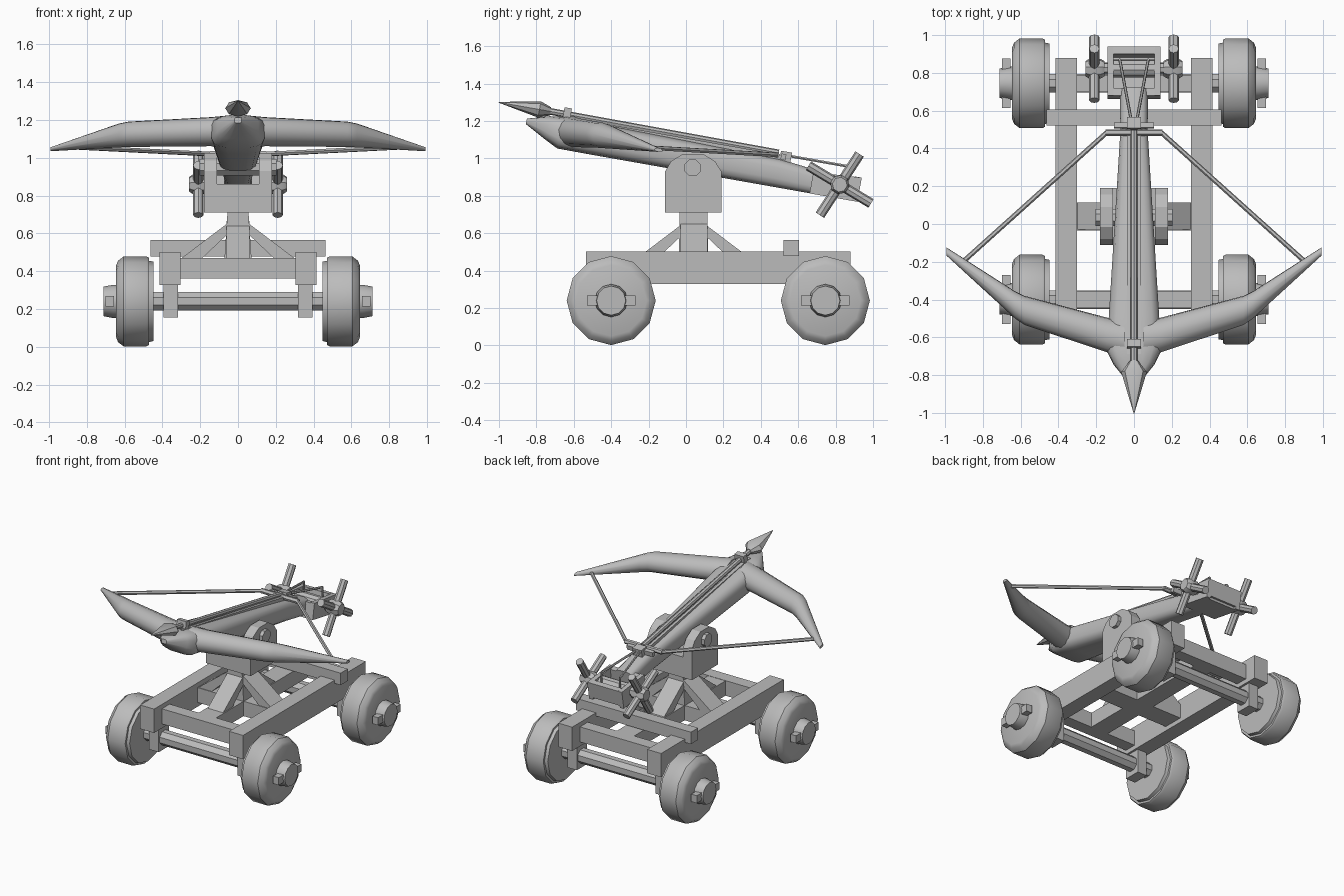
import bpy, bmesh, math
from mathutils import Matrix, Vector

if "Cube" in bpy.data.objects:
    bpy.data.objects.remove(bpy.data.objects["Cube"])

grey = bpy.data.materials.new("plain_grey")
grey.diffuse_color = (0.5, 0.5, 0.5, 1)
grey.use_nodes = True
grey.node_tree.nodes["Principled BSDF"].inputs["Base Color"].default_value = grey.diffuse_color

# Frame of the tilted weapon: local y runs back along the stock, local z is up from the pivot
TILT = Matrix.Translation((0, 0.035, 0.95)) @ Matrix.Rotation(math.radians(-10), 4, 'X')
FLAT = Matrix.Identity(4)


def loft(name, rings, m=FLAT, smooth=True):
    """Skin a list of equal point rings and cap both ends."""
    bm = bmesh.new()
    vs = [[bm.verts.new(m @ Vector(p)) for p in r] for r in rings]
    n = len(vs[0])
    for a, b in zip(vs, vs[1:]):
        for i in range(n):
            j = (i + 1) % n
            bm.faces.new((a[i], a[j], b[j], b[i]))
    bm.faces.new(vs[0][::-1])
    bm.faces.new(vs[-1])
    bmesh.ops.recalc_face_normals(bm, faces=bm.faces)
    me = bpy.data.meshes.new(name)
    bm.to_mesh(me)
    bm.free()
    me.materials.append(grey)
    ob = bpy.data.objects.new(name, me)
    bpy.context.collection.objects.link(ob)
    if smooth:
        bpy.ops.object.select_all(action='DESELECT')
        ob.select_set(True)
        bpy.context.view_layer.objects.active = ob
        bpy.ops.object.shade_smooth_by_angle(angle=math.radians(35))
    return ob


def prism(name, pts, axis, lo, hi, m=FLAT):
    """Extrude a profile along x (points are y, z) or along y (points are x, z)."""
    def put(t):
        return [(t, a, b) if axis == 0 else (a, t, b) for a, b in pts]
    return loft(name, [put(lo), put(hi)], m, False)


def box(name, x0, x1, y0, y1, z0, z1, m=FLAT):
    return prism(name, [(y0, z0), (y1, z0), (y1, z1), (y0, z1)], 0, x0, x1, m)


def rod(name, a, b, r, n=8, m=FLAT, r2=None, turn=0.0):
    a, b = Vector(a), Vector(b)
    q = (b - a).to_track_quat('Z', 'Y')

    def ring(c, rad):
        return [c + q @ Vector((rad * math.cos(turn + math.tau * i / n),
                                rad * math.sin(turn + math.tau * i / n), 0)) for i in range(n)]
    return loft(name, [ring(a, r), ring(b, r if r2 is None else r2)], m)


def lathe_x(name, prof, y, z, n, s=1, m=FLAT):
    """Turn (x, radius) pairs around an axis parallel to x."""
    return loft(name, [[(s * x, y + r * math.cos(math.tau * i / n), z + r * math.sin(math.tau * i / n))
                        for i in range(n)] for x, r in prof], m)


def soft(t, e):
    """Rounded-square direction."""
    c, s = math.cos(t), math.sin(t)
    return math.copysign(abs(c) ** e, c), math.copysign(abs(s) ** e, s)


# Running gear
for y in (-0.40, 0.745):
    rod("axle", (-0.46, y, 0.24), (0.46, y, 0.24), 0.053, 8, turn=math.pi / 8)
    box("cross_beam", -0.305, 0.305, y - 0.045, y + 0.045, 0.36, 0.47)
    for s in (-1, 1):
        lathe_x("wheel", [(0.448, 0.16), (0.448, 0.21), (0.47, 0.215), (0.47, 0.23), (0.485, 0.238),
                          (0.605, 0.238), (0.635, 0.215), (0.645, 0.19)], y, 0.24, 12, s)
        lathe_x("hub", [(0.63, 0.088), (0.66, 0.088), (0.712, 0.078)], y, 0.24, 12, s)
        box("linch_pin", *sorted((s * 0.655, s * 0.70)), y - 0.13, y + 0.13, 0.213, 0.268)
        box("axle_bracket", *sorted((s * 0.318, s * 0.395)), y - 0.06, y + 0.06, 0.155, 0.33)

# Chassis
for s in (-1, 1):
    box("side_beam", *sorted((s * 0.303, s * 0.415)), -0.535, 0.88, 0.328, 0.502)
box("rear_cross_bar", -0.463, 0.463, 0.522, 0.605, 0.478, 0.565)
box("middle_beam", -0.07, 0.07, -0.36, 0.71, 0.36, 0.468)
box("middle_cross_beam", -0.305, 0.305, -0.035, 0.115, 0.36, 0.468)

# Post with four struts
loft("post", [[(sx * w, 0.04 + sy * d, z) for sx, sy in ((-1, -1), (1, -1), (1, 1), (-1, 1))]
              for w, d, z in ((0.072, 0.078, 0.46), (0.055, 0.075, 0.72))], smooth=False)
for s in (-1, 1):
    strut = [(0.30, 0.468), (0.19, 0.468), (0.04, 0.61), (0.04, 0.665)]
    prism("side_strut", [(s * a, b) for a, b in strut], 1, -0.03, 0.115)
    prism("long_strut", [(0.04 + s * a, b) for a, b in strut], 0, -0.062, 0.062)

# Swivel head
box("head_base", -0.18, 0.18, -0.112, 0.19, 0.71, 0.86)
for s in (-1, 1):
    prism("cheek", [(-0.112, 0.71), (0.19, 0.71), (0.19, 0.93), (0.155, 0.985), (0.09, 1.025),
                    (-0.015, 1.025), (-0.08, 0.985), (-0.112, 0.93)], 0, s * 0.11, s * 0.18)
rod("pivot_bolt", (-0.205, 0.035, 0.95), (0.205, 0.035, 0.95), 0.048, 8, turn=math.pi / 8)

# Stock: y, half width, bottom, top
stock = [(-0.918, 0.02, 0.075, 0.105), (-0.80, 0.11, 0.01, 0.14), (-0.73, 0.143, -0.025, 0.148),
         (-0.55, 0.135, -0.026, 0.146), (0.45, 0.073, -0.026, 0.128), (0.68, 0.075, -0.026, 0.10)]
loft("stock", [[(hw * soft(math.tau * (i + 0.5) / 16, 0.6)[0], y,
                 (lo + hi) / 2 + (hi - lo) / 2 * soft(math.tau * (i + 0.5) / 16, 0.6)[1])
                for i in range(16)] for y, hw, lo, hi in stock], TILT)
for s in (-1, 1):
    box("bolt_rail", *sorted((s * 0.018, s * 0.038)), -0.76, 0.45, 0.11, 0.15, TILT)

# Bow arms: x, y, z, half depth, half height
arm = [(0.05, -0.67, 0.075, 0.10, 0.085), (0.145, -0.645, 0.077, 0.093, 0.078),
       (0.58, -0.515, 0.086, 0.078, 0.068), (0.63, -0.485, 0.085, 0.073, 0.064),
       (0.992, -0.195, 0.062, 0.022, 0.010)]
for s in (-1, 1):
    loft("bow_arm", [[(s * x, y + d * math.cos(math.tau * i / 12), z + h * math.sin(math.tau * i / 12))
                      for i in range(12)] for x, y, z, d, h in arm], TILT)
    rod("bow_string", (s * 0.90, -0.245, 0.066), (s * 0.145, 0.43, 0.146), 0.013, 6, TILT)
    rod("winch_rope", (s * 0.012, 0.48, 0.152), (s * 0.075, 0.82, 0.152), 0.008, 6, TILT)
    rod("winch_rope_end", (s * 0.075, 0.82, 0.152), (s * 0.075, 0.835, 0.06), 0.008, 6, TILT)
rod("string_centre", (-0.15, 0.43, 0.146), (0.15, 0.43, 0.146), 0.018, 6, TILT)

# Bolt with a flattened head
rod("bolt_shaft", (0, -0.85, 0.165), (0, 0.44, 0.158), 0.018, 8, TILT)
loft("bolt_head", [[(w * math.cos(math.tau * i / 8), y, 0.165 + h * math.sin(math.tau * i / 8))
                    for i in range(8)] for y, w, h in
                   ((-1.082, 0.002, 0.002), (-0.86, 0.068, 0.044), (-0.80, 0.022, 0.022))], TILT)
box("bolt_clip", -0.037, 0.037, -0.73, -0.69, 0.13, 0.20, TILT)

# String catch
box("catch_bar", -0.105, 0.105, 0.455, 0.482, 0.125, 0.158, TILT)
box("catch_block", -0.037, 0.037, 0.45, 0.51, 0.11, 0.172, TILT)

# Winch at the tail
for s in (-1, 1):
    prism("winch_side", [(0.64, -0.026), (0.90, -0.026), (0.90, 0.105), (0.64, 0.09)],
          0, s * 0.108, s * 0.14, TILT)
box("winch_back", -0.11, 0.11, 0.86, 0.90, -0.01, 0.105, TILT)
box("winch_front", -0.11, 0.11, 0.64, 0.68, -0.026, 0.085, TILT)
box("winch_floor", -0.11, 0.11, 0.66, 0.88, -0.026, -0.005, TILT)
rod("winch_drum", (-0.11, 0.791, 0.048), (0.11, 0.791, 0.048), 0.048, 10, TILT)
rod("winch_axle", (-0.20, 0.791, 0.048), (0.20, 0.791, 0.048), 0.032, 8, TILT)
for s in (-1, 1):
    lathe_x("handle_hub", [(0.155, 0.04), (0.175, 0.052), (0.24, 0.052), (0.258, 0.04)],
            0.791, 0.048, 8, s, TILT)
    for ang in (57, -31):
        v = Vector((0, math.cos(math.radians(ang)), math.sin(math.radians(ang)))) * 0.195
        c = Vector((s * 0.21, 0.822, 0.86))
        rod("winch_handle", c - v, c + v, 0.027, 8)
